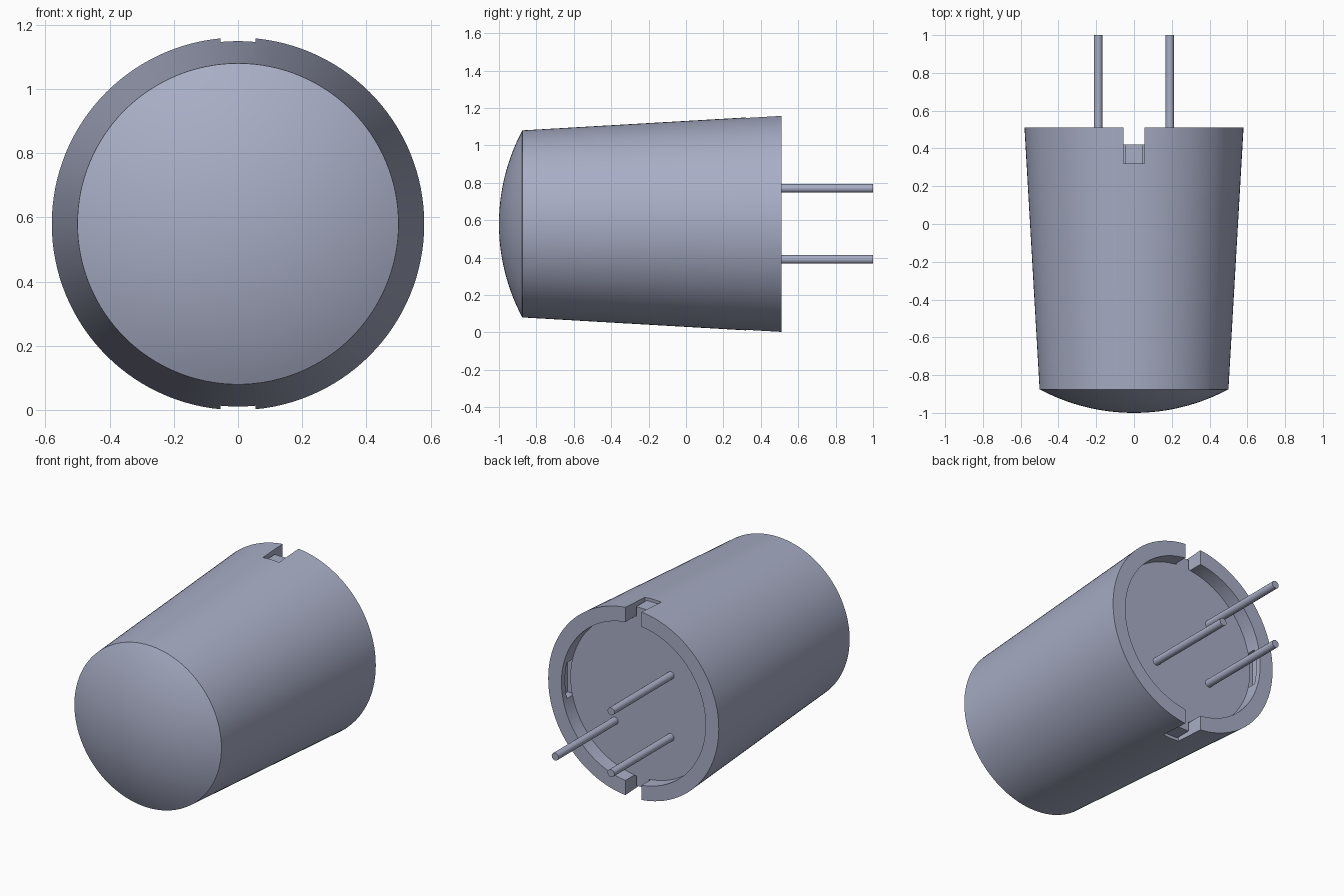
import bpy, bmesh, math
from mathutils import Matrix, Vector

cube = bpy.data.objects.get("Cube")
if cube:
    bpy.data.objects.remove(cube)

CZ = 0.58          # height of the long axis
SEG = 128

mat = bpy.data.materials.new("blue grey")
col = (0.39, 0.42, 0.56, 1)
mat.diffuse_color = col
mat.use_nodes = True
bsdf = next(n for n in mat.node_tree.nodes if n.type == 'BSDF_PRINCIPLED')
bsdf.inputs["Base Color"].default_value = col
bsdf.inputs["Roughness"].default_value = 0.6


def finish(bm, name):
    bmesh.ops.recalc_face_normals(bm, faces=bm.faces[:])
    me = bpy.data.meshes.new(name)
    bm.to_mesh(me)
    bm.free()
    me.materials.append(mat)
    ob = bpy.data.objects.new(name, me)
    bpy.context.collection.objects.link(ob)
    return ob


def activate(ob):
    bpy.ops.object.select_all(action='DESELECT')
    ob.select_set(True)
    bpy.context.view_layer.objects.active = ob


def smooth(ob, deg=30):
    activate(ob)
    bpy.ops.object.shade_smooth_by_angle(angle=math.radians(deg))


def lathe(name, profile, closed=False, seg=SEG, cx=0, cz=CZ):
    """Spin (radius, y) points about an axis parallel to y."""
    bm = bmesh.new()
    vs = [bm.verts.new((r, y, 0)) for r, y in profile]
    es = [bm.edges.new(p) for p in zip(vs, vs[1:])]
    if closed:
        es.append(bm.edges.new((vs[-1], vs[0])))
    bmesh.ops.spin(bm, geom=vs + es, cent=(0, 0, 0), axis=(0, 1, 0),
                   angle=math.tau, steps=seg, use_duplicate=False)
    bmesh.ops.remove_doubles(bm, verts=bm.verts[:], dist=1e-5)
    bmesh.ops.translate(bm, verts=bm.verts[:], vec=(cx, 0, cz))
    return finish(bm, name)


def box(name, lo, hi):
    bm = bmesh.new()
    bmesh.ops.create_cube(bm, size=1)
    lo, hi = Vector(lo), Vector(hi)
    bmesh.ops.transform(bm, verts=bm.verts[:],
                        matrix=Matrix.Translation((lo + hi) / 2) @ Matrix.Diagonal((*(hi - lo), 1)))
    return finish(bm, name)


def cut(ob, cutter):
    m = ob.modifiers.new("cut", 'BOOLEAN')
    m.operation, m.solver, m.object = 'DIFFERENCE', 'EXACT', cutter
    activate(ob)
    bpy.ops.object.modifier_apply(modifier=m.name)
    bpy.data.objects.remove(cutter)


# tapered outer shell, open at both ends
shell = lathe("outer_shell", [(0.50, -0.875), (0.58, 0.51), (0.49, 0.51),
                              (0.49, 0.30), (0.47, -0.875)], closed=True)

# rim slots above and below, shallow pockets inside the rim at the sides
for s in (1, -1):
    z0, z1 = sorted((CZ + s * 0.44, CZ + s * 0.65))
    cut(shell, box("slot_cutter", (-0.055, 0.32, z0), (0.055, 0.60, z1)))
    x0, x1 = sorted((s * 0.44, s * 0.525))
    cut(shell, box("pocket_cutter", (x0, 0.40, CZ - 0.11), (x1, 0.475, CZ + 0.11)))
smooth(shell)

# domed front lens
R, H = 1.0625, 0.125
a = math.asin(0.499 / R)
dome = [(R * math.sin(a * i / 16), -1 + R * (1 - math.cos(a * i / 16))) for i in range(17)]
smooth(lathe("front_lens", dome + [(0.47, -0.86), (0, -0.86)]))

# base plate recessed inside the back rim
smooth(lathe("base_plate", [(0, 0.30), (0.492, 0.30), (0.492, 0.42), (0, 0.42)]))

# locating tabs of the base plate, seated in the slots
for s, side in ((1, "top"), (-1, "bottom")):
    z0, z1 = sorted((CZ + s * 0.45, CZ + s * 0.55))
    box(side + "_tab", (-0.044, 0.31, z0), (0.044, 0.42, z1))

# three contact pins
for name, x, z in (("upper_right_pin", -0.19, 0.77), ("lower_right_pin", -0.19, 0.39),
                   ("lower_left_pin", 0.19, 0.39)):
    smooth(lathe(name, [(0, 0.40), (0.023, 0.40), (0.023, 1.0), (0, 1.0)], seg=24, cx=x, cz=z))
